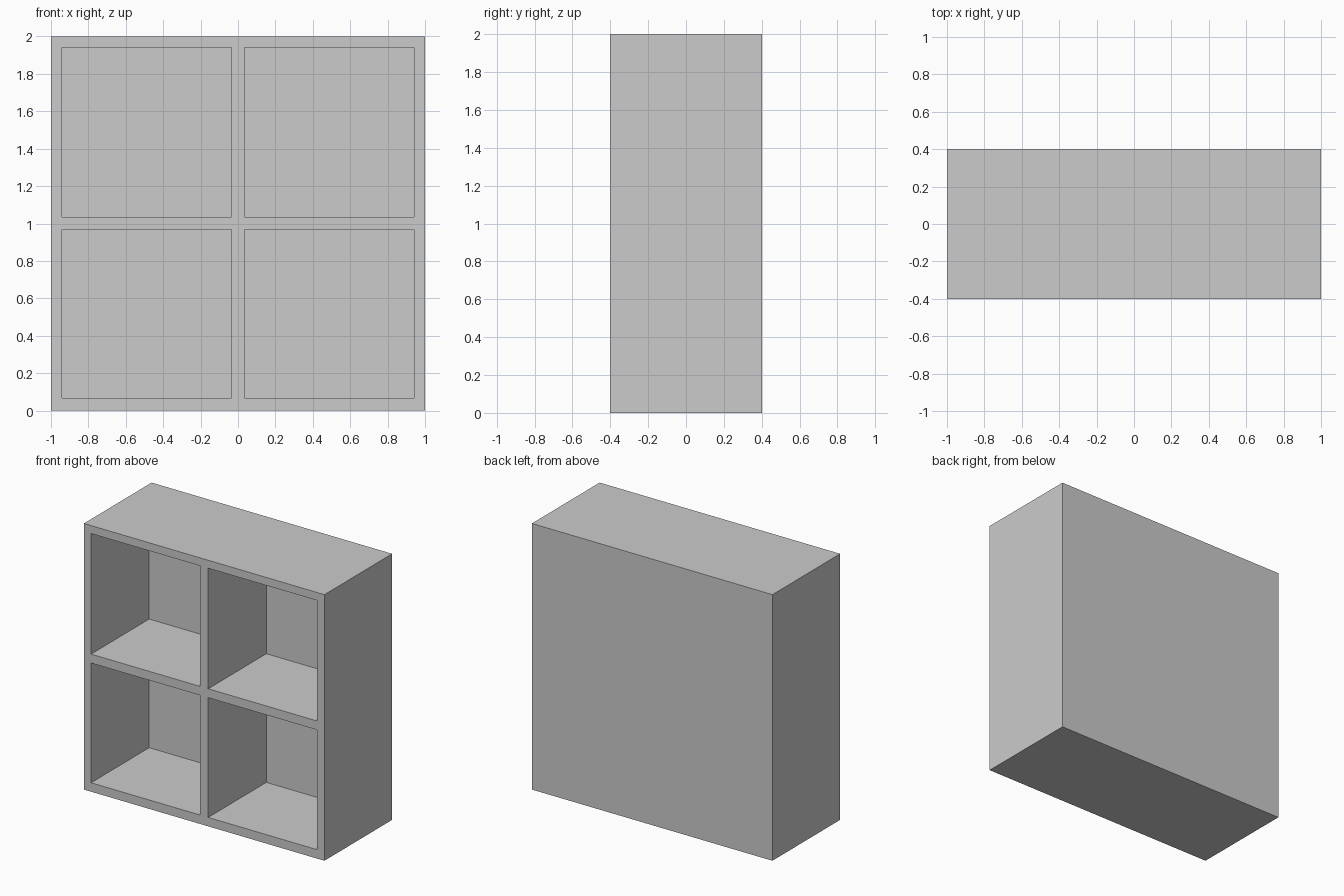
import bpy, bmesh

if "Cube" in bpy.data.objects:
    bpy.data.objects.remove(bpy.data.objects["Cube"])

HALF_DEPTH = 0.402
POCKET = 0.69                                  # depth of each open cubby
XS = [-1, -0.94, -0.034, 0.034, 0.94, 1]       # frame and divider lines across
ZS = [0, 0.067, 0.967, 1.034, 1.94, 2]         # frame and divider lines upward

bm = bmesh.new()


def face(*points):
    bm.faces.new([bm.verts.new(p) for p in points])


def tube(x0, x1, z0, z1, y0, y1):
    """Four walls running from y0 to y1, plus the panel closing them at y1."""
    ring = [(x0, z0), (x1, z0), (x1, z1), (x0, z1)]
    for (ax, az), (bx, bz) in zip(ring, ring[1:] + ring[:1]):
        face((ax, y0, az), (bx, y0, bz), (bx, y1, bz), (ax, y1, az))
    face(*[(x, y1, z) for x, z in ring])


# Front frame with recessed cubbies in the odd cells of the grid
for i in range(5):
    for j in range(5):
        x0, x1, z0, z1 = XS[i], XS[i + 1], ZS[j], ZS[j + 1]
        if i % 2 and j % 2:
            tube(x0, x1, z0, z1, -HALF_DEPTH, -HALF_DEPTH + POCKET)
        else:
            face(*[(x, -HALF_DEPTH, z) for x, z in
                   ((x0, z0), (x1, z0), (x1, z1), (x0, z1))])
bmesh.ops.remove_doubles(bm, verts=bm.verts, dist=1e-5)

# Outer sides and back, grown from the rim of the front frame
rim = [e for e in bm.edges if e.is_boundary]
grown = bmesh.ops.extrude_edge_only(bm, edges=rim)["geom"]
for v in grown:
    if isinstance(v, bmesh.types.BMVert):
        v.co.y = HALF_DEPTH
bmesh.ops.holes_fill(bm, edges=[e for e in bm.edges if e.is_boundary], sides=0)
bmesh.ops.recalc_face_normals(bm, faces=bm.faces)

mesh = bpy.data.meshes.new("cubby_shelf")
bm.to_mesh(mesh)
bm.free()
shelf = bpy.data.objects.new("cubby_shelf", mesh)
bpy.context.collection.objects.link(shelf)
